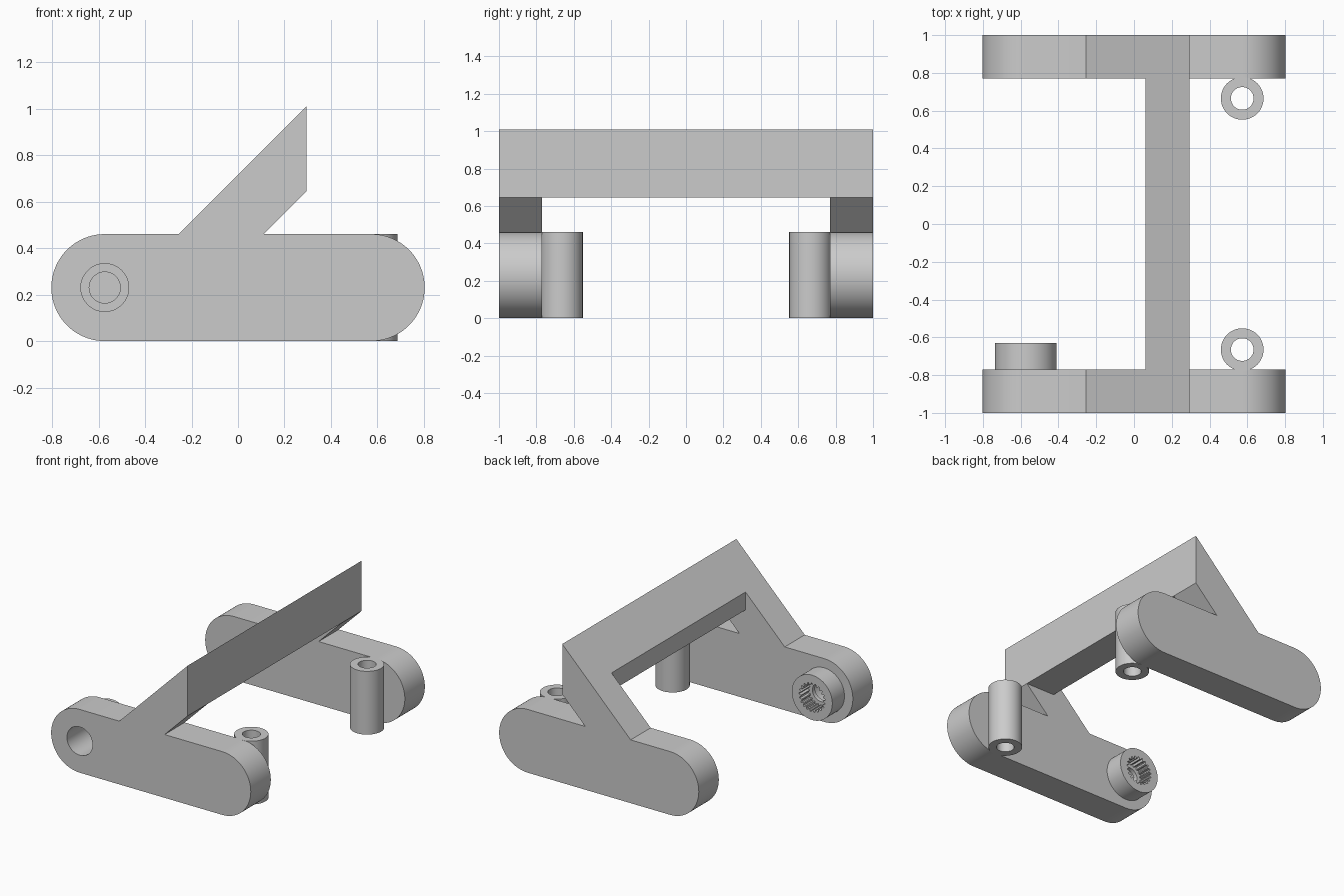
import bpy, bmesh
from math import sin, cos, pi

scene_cube = bpy.data.objects.get("Cube")
if scene_cube:
    bpy.data.objects.remove(scene_cube, do_unlink=True)

grey = bpy.data.materials.new("plain grey")
grey.use_nodes = True
grey.diffuse_color = (0.6, 0.6, 0.6, 1)
grey.node_tree.nodes["Principled BSDF"].inputs["Base Color"].default_value = (0.6, 0.6, 0.6, 1)

R = 0.23        # half height of a side plate
PIVOT = 0.573   # distance of the rounded ends' centres from the middle
INNER = 0.77    # inner face of the side plates
BACK = 0.295    # upright face of the crossbar


def arc(cx, cz, r, start, end, n):
    return [(cx + r * cos(start + (end - start) * i / n),
             cz + r * sin(start + (end - start) * i / n)) for i in range(n + 1)]


def circle(cx, cz, r, n=64):
    return arc(cx, cz, r, 0, 2 * pi, n)[:-1]


def prism(name, outline, y0, y1):
    """Extrude an x-z outline along y."""
    bm = bmesh.new()
    face = bm.faces.new([bm.verts.new((x, y0, z)) for x, z in outline])
    grown = bmesh.ops.extrude_face_region(bm, geom=[face])["geom"]
    bmesh.ops.translate(bm, vec=(0, y1 - y0, 0),
                        verts=[v for v in grown if isinstance(v, bmesh.types.BMVert)])
    bmesh.ops.recalc_face_normals(bm, faces=bm.faces)
    mesh = bpy.data.meshes.new(name)
    bm.to_mesh(mesh)
    bm.free()
    mesh.materials.append(grey)
    obj = bpy.data.objects.new(name, mesh)
    bpy.context.collection.objects.link(obj)
    return obj


def activate(obj):
    bpy.ops.object.select_all(action='DESELECT')
    obj.select_set(True)
    bpy.context.view_layer.objects.active = obj


def combine(target, tool, operation):
    """Apply a boolean and discard the tool."""
    mod = target.modifiers.new("cut", 'BOOLEAN')
    mod.operation, mod.solver, mod.object = operation, 'EXACT', tool
    activate(target)
    bpy.ops.object.modifier_apply(modifier=mod.name)
    bpy.data.objects.remove(tool, do_unlink=True)


def smooth(obj):
    activate(obj)
    bpy.ops.object.shade_smooth_by_angle(angle=pi / 6)


# Side plates: rounded bar with a slanted arm rising from the top edge
side = (arc(-PIVOT, R, R, 1.5 * pi, 0.5 * pi, 40)
        + [(-0.255, 2 * R), (BACK, 1.01), (BACK, 0.645), (0.11, 2 * R)]
        + arc(PIVOT, R, R, 0.5 * pi, -0.5 * pi, 40))
front_plate = prism("front_side_plate", side, -1, -INNER)
back_plate = prism("back_side_plate", side, INNER, 1)

# Crossbar joining the two arms
prism("crossbar", [(0.06, 0.645), (0.06, 0.775), (BACK, 1.01), (BACK, 0.645)], -INNER, INNER)

# Boss on the inside of the front plate
combine(front_plate, prism("boss", circle(-PIVOT, R, 0.163), -0.8, -0.63), 'UNION')

# Toothed socket, screw hole and outer bore through the boss
TEETH = 21
socket = []
for i in range(TEETH * 4):
    r = 0.105 if i % 4 < 2 else 0.09
    a = 2 * pi * i / (TEETH * 4)
    socket.append((-PIVOT + r * cos(a), R + r * sin(a)))
combine(front_plate, prism("bore", circle(-PIVOT, R, 0.103), -1.1, -0.76), 'DIFFERENCE')
combine(front_plate, prism("socket", socket, -0.73, -0.5), 'DIFFERENCE')
combine(front_plate, prism("screw_hole", circle(-PIVOT, R, 0.067, 48), -0.8, -0.7), 'DIFFERENCE')
smooth(front_plate)
smooth(back_plate)

# Upright tubes beside the plates: a square ring section swept round z
for name, y in (("front_tube", -0.665), ("back_tube", 0.665)):
    bm = bmesh.new()
    rings = [[bm.verts.new((x, z, h)) for x, z in circle(0, 0, r, 48)]
             for r, h in ((0.113, 0), (0.113, 2 * R), (0.06, 2 * R), (0.06, 0))]
    for k in range(4):
        a, b = rings[k], rings[(k + 1) % 4]
        for i in range(48):
            j = (i + 1) % 48
            bm.faces.new((a[i], a[j], b[j], b[i]))
    bmesh.ops.recalc_face_normals(bm, faces=bm.faces)
    mesh = bpy.data.meshes.new(name)
    bm.to_mesh(mesh)
    bm.free()
    mesh.materials.append(grey)
    tube = bpy.data.objects.new(name, mesh)
    tube.location = (PIVOT, y, 0)
    bpy.context.collection.objects.link(tube)
    smooth(tube)
